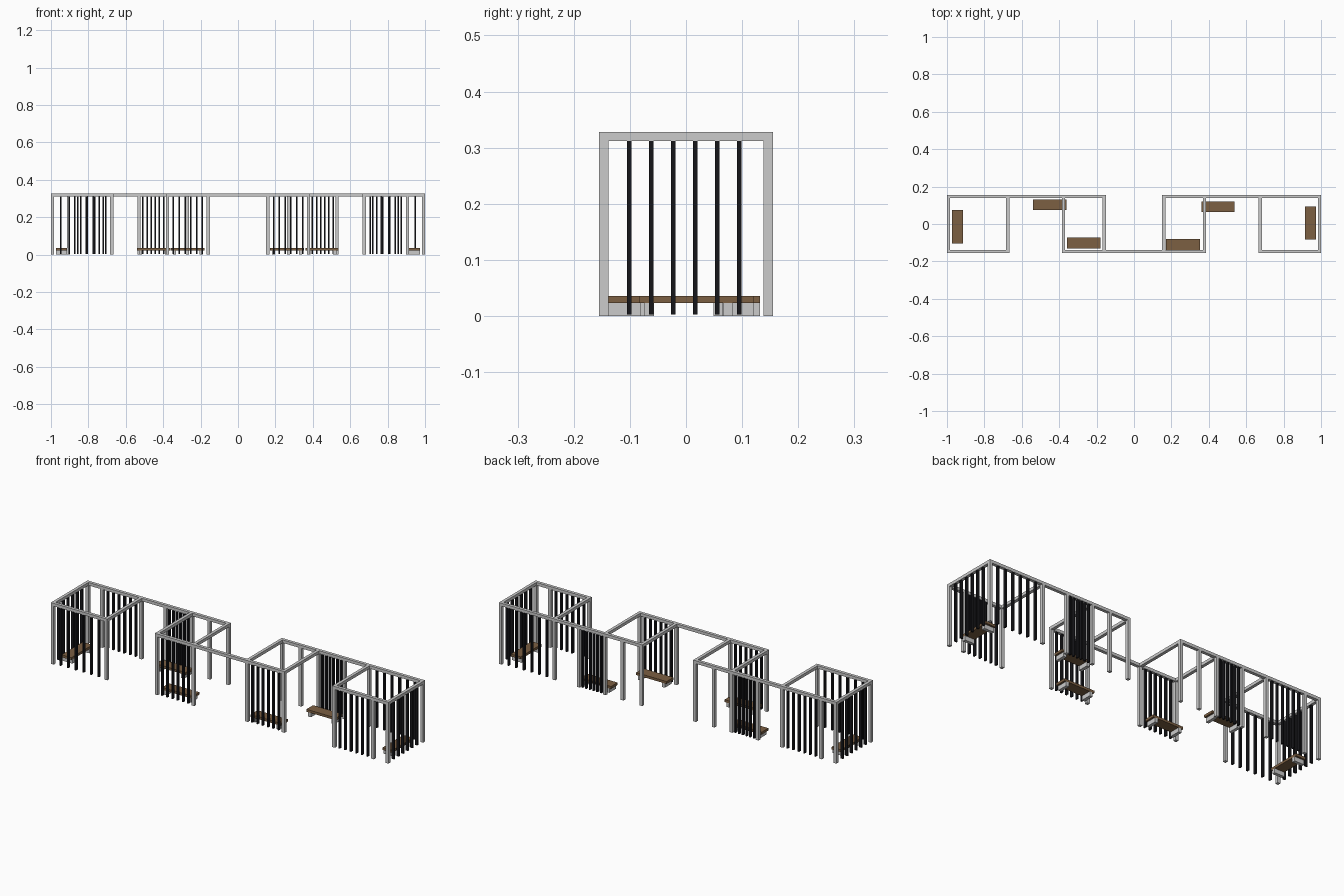
import bpy

if "Cube" in bpy.data.objects:
    bpy.data.objects.remove(bpy.data.objects["Cube"])


def material(name, rgb):
    m = bpy.data.materials.new(name)
    m.diffuse_color = (*rgb, 1)
    m.use_nodes = True
    m.node_tree.nodes["Principled BSDF"].inputs["Base Color"].default_value = m.diffuse_color
    return m


BLACK = material("black_paint", (0.008, 0.008, 0.01))
WOOD = material("brown_wood", (0.2, 0.115, 0.055))


def box(name, x0, x1, y0, y1, z0, z1, mat=None):
    bpy.ops.mesh.primitive_cube_add(size=1, location=((x0 + x1) / 2, (y0 + y1) / 2, (z0 + z1) / 2))
    o = bpy.context.object
    o.name = name
    o.scale = (x1 - x0, y1 - y0, z1 - z0)
    bpy.ops.object.transform_apply(location=False, rotation=False, scale=True)
    if mat:
        o.data.materials.append(mat)
    return o


T = 0.0165            # profile width of posts and beams
H = T / 2
TOP, UNDER = 0.328, 0.312
Y = 0.155 - H         # centre line of the front and back frames
E = 1 - H             # centre line of the end frames


def post(x, y):
    box("post", x - H, x + H, y - H, y + H, 0, UNDER)


def beam_x(x0, x1, y):
    box("long_beam", x0 - H, x1 + H, y - H, y + H, UNDER, TOP)


def fins(a, b, y):
    # six upright slats evenly spread between two posts
    for i in range(1, 7):
        x = a + (b - a) * i / 7
        box("slat", x - 0.004, x + 0.004, y - 0.0075, y + 0.0075, 0.003, UNDER, BLACK)


# long roof beams
beam_x(-E, -0.159, Y)
beam_x(0.159, E, Y)
beam_x(-E, -0.675, -Y)
beam_x(0.675, E, -Y)
beam_x(-0.376, 0.376, -Y)

for s in (-1, 1):
    # cross beams with a post at each end
    for x in (E, 0.675, 0.376, 0.159):
        box("cross_beam", s * x - H, s * x + H, -Y + H, Y - H, UNDER, TOP)
        post(s * x, Y)
        post(s * x, -Y)
    # intermediate posts
    post(s * 0.53, Y)
    post(s * 0.27, Y)
    post(s * 0.906, -s * Y)
    # slat screens
    fins(s * 0.376, s * 0.159, -Y)
    fins(s * 0.53, s * 0.376, Y)
    fins(s * 0.906, s * 0.675, -s * Y)
    fins(s * E, s * 0.675, s * Y)
    for i in range(6):
        y = -0.101 + i * 0.0392
        box("end_slat", s * E - 0.0075, s * E + 0.0075, y - 0.004, y + 0.004, 0.003, UNDER, BLACK)


# benches: wooden seat on two grey blocks
def bench(x0, x1, y0, y1):
    box("bench_seat", x0, x1, y0, y1, 0.023, 0.036, WOOD)
    if x1 - x0 > y1 - y0:
        for a in (x0 + 0.01, x1 - 0.027):
            box("bench_leg", a, a + 0.017, y0, y1, 0, 0.023)
    else:
        for a in (y0 + 0.01, y1 - 0.027):
            box("bench_leg", x0, x1, a, a + 0.017, 0, 0.023)


bench(-0.973, -0.915, -0.104, 0.076)
bench(0.915, 0.973, -0.084, 0.093)
bench(-0.54, -0.362, 0.074, 0.132)
bench(-0.358, -0.178, -0.131, -0.073)
bench(0.172, 0.352, -0.139, -0.081)
bench(0.36, 0.536, 0.065, 0.121)
